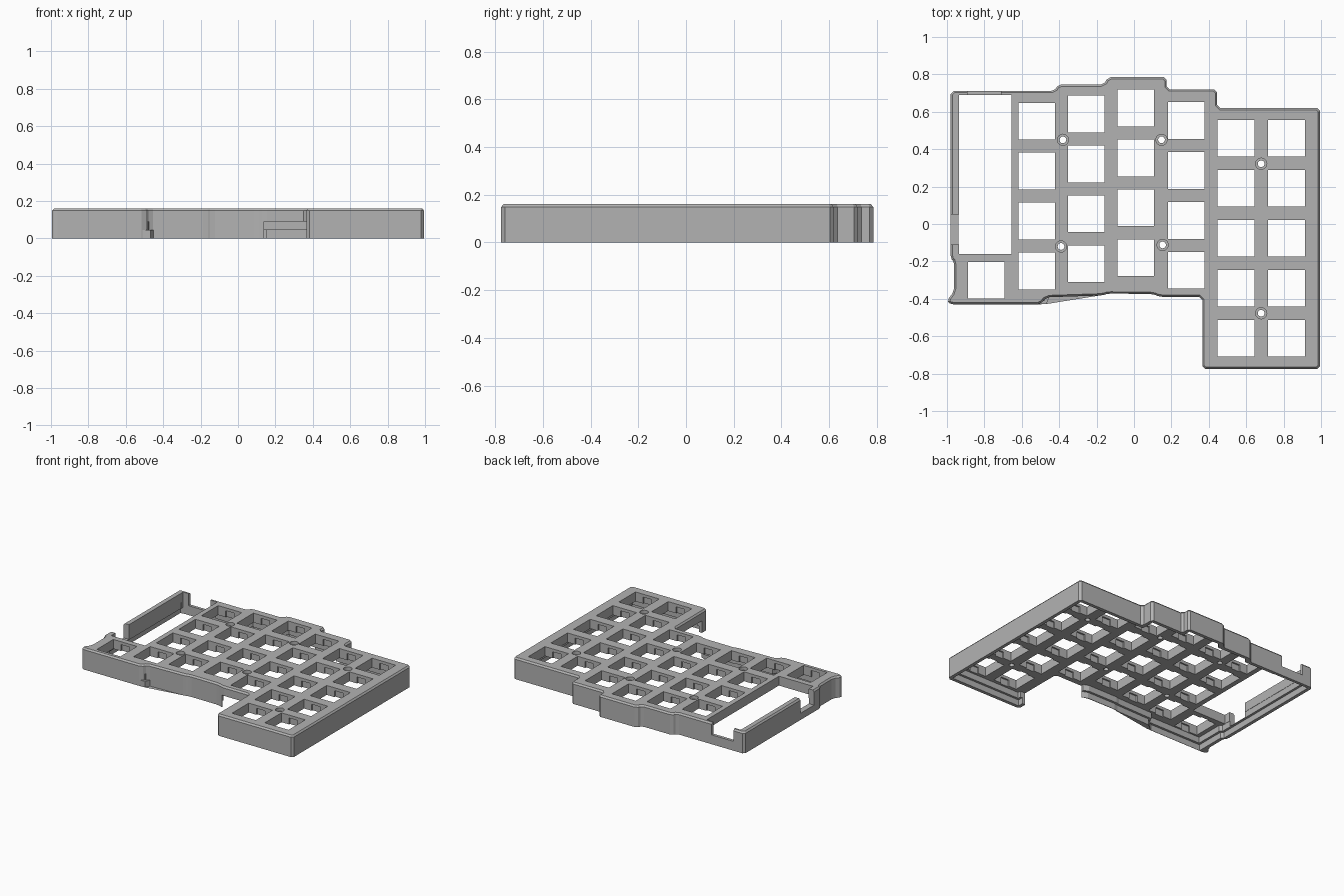
import bpy, bmesh, math
from mathutils import Vector

cube = bpy.data.objects.get("Cube")
if cube:
    bpy.data.objects.remove(cube, do_unlink=True)

HEIGHT, PLATE_BOTTOM, LEDGE = 0.16, 0.09, 0.045
HALF, PITCH = 0.098, 0.267

# Outer outline, clockwise from the back left, and the matching hollow
OUTER = [(-.98, .712), (-.425, .712), (-.405, .746), (-.16, .746), (-.14, .785),
         (.175, .785), (.175, .72), (.445, .72), (.445, .62), (.995, .62),
         (.995, -.775), (.365, -.775), (.365, -.39), (.14, -.39), (.1, -.374),
         (-.14, -.372), (-.17, -.382), (-.47, -.392), (-.5, -.43), (-.98, -.43),
         (-1, -.41), (-.962, -.36), (-.962, -.2), (-.98, -.185)]
HOLLOW = [(-.938, .67), (-.395, .67), (-.37, .704), (-.13, .704), (-.1, .743),
          (.133, .743), (.133, .678), (.403, .678), (.403, .578), (.953, .578),
          (.953, -.733), (.407, -.733), (.407, -.368), (.14, -.368), (.1, -.352),
          (-.14, -.352), (-.17, -.358), (-.46, -.365), (-.48, -.411),
          (-.92, -.411), (-.92, -.2), (-.938, -.185)]


def chamfer(points, size):
    points = [Vector(p) for p in points]
    out = []
    for i, p in enumerate(points):
        for q in (points[i - 1], points[(i + 1) % len(points)]):
            d = q - p
            out.append(p + d.normalized() * min(size, d.length * 0.3))
    return out


def inset(points, dist):
    points = [Vector(p) for p in points]
    out = []
    for i, p in enumerate(points):
        a = (p - points[i - 1]).normalized()
        b = (points[(i + 1) % len(points)] - p).normalized()
        normals = Vector((a.y + b.y, -a.x - b.x))
        out.append(p + normals * dist / (1 + a.dot(b)))
    return out


def loft(bm, levels):
    """Join (z, points) rings with quads; return the first and last edge loops."""
    rings = [[bm.verts.new((p[0], p[1], z)) for p in pts] for z, pts in levels]
    n = len(rings[0])
    for low, high in zip(rings, rings[1:]):
        for i in range(n):
            j = (i + 1) % n
            bm.faces.new((low[i], low[j], high[j], high[i]))
    return [[bm.edges.get((r[i], r[(i + 1) % n])) for i in range(n)]
            for r in (rings[0], rings[-1])]


def key_ring(x, y, notch):
    """Square opening with a clip notch in its front and back sides."""
    side = [(-HALF, HALF), (-.035, HALF), (-.034, HALF + notch),
            (.034, HALF + notch), (.035, HALF), (HALF, HALF)]
    return [(x + s * u, y + s * v) for s in (1, -1) for u, v in side]


def circle(x, y, r):
    turns = [math.tau * i / 24 for i in range(24)]
    return [(x + r * math.cos(a), y + r * math.sin(a)) for a in turns]


# Outer wall with a chamfered top rim, and the stepped inside wall
bm = bmesh.new()
rim = chamfer(OUTER, 0.016)
base, top = loft(bm, [(0, rim), (HEIGHT - 0.012, rim), (HEIGHT, inset(rim, 0.01))])
wide = inset(HOLLOW, -0.017)
inner_base, ceiling = loft(bm, [(0, wide), (LEDGE, wide), (LEDGE, HOLLOW),
                                (PLATE_BOTTOM, HOLLOW)])
base += inner_base

# Key openings in columns: x, back y, count
COLUMNS = [(-.79, -.3, 1), (-.52, .55, 4), (-.255, .588, 4), (.01, .62, 4),
           (.28, .553, 4), (.545, .458, 5), (.815, .458, 5)]
for x, back, count in COLUMNS:
    for row in range(count):
        y = back - PITCH * row
        plain, notched = key_ring(x, y, 0), key_ring(x, y, 0.01)
        low, high = loft(bm, [(PLATE_BOTTOM, notched), (.137, notched),
                              (.138, plain), (HEIGHT, plain)])
        ceiling += low
        top += high

# Screw holes with shallow counterbores
for x, y in [(-.38, .45), (.147, .45), (-.39, -.12), (.153, -.112),
             (.68, .322), (.68, -.477)]:
    small, large = circle(x, y, .018), circle(x, y, .03)
    low, high = loft(bm, [(PLATE_BOTTOM, small), (.135, small),
                          (.135, large), (HEIGHT, large)])
    ceiling += low
    top += high

# Flat faces: wall foot, plate underside and plate top
for edges in (base, ceiling, top):
    bmesh.ops.triangle_fill(bm, use_beauty=True, edges=edges, normal=(0, 0, 1))


def make_object(name, bm):
    bmesh.ops.recalc_face_normals(bm, faces=bm.faces)
    mesh = bpy.data.meshes.new(name)
    bm.to_mesh(mesh)
    bm.free()
    obj = bpy.data.objects.new(name, mesh)
    bpy.context.collection.objects.link(obj)
    return obj


shell = make_object("keyboard_case_shell", bm)


def cut(name, x0, x1, y0, y1, z0, z1):
    """Remove a box from the shell."""
    bm = bmesh.new()
    bmesh.ops.create_cube(bm, size=1)
    bmesh.ops.scale(bm, verts=bm.verts, vec=(x1 - x0, y1 - y0, z1 - z0))
    bmesh.ops.translate(bm, verts=bm.verts,
                        vec=((x0 + x1) / 2, (y0 + y1) / 2, (z0 + z1) / 2))
    cutter = make_object(name, bm)
    cutter.hide_render = True
    mod = shell.modifiers.new(name, 'BOOLEAN')
    mod.operation, mod.solver, mod.object = 'DIFFERENCE', 'EXACT', cutter
    bpy.context.view_layer.update()
    graph = bpy.context.evaluated_depsgraph_get()
    result = bpy.data.meshes.new_from_object(shell.evaluated_get(graph))
    shell.modifiers.clear()
    if result.polygons:
        shell.data = result
    bpy.data.objects.remove(cutter, do_unlink=True)


# Controller bay with its socket notch and side notch
cut("bay_opening", -.936, -.655, -.16, .69, -.1, .3)
cut("socket_notch", -.89, -.71, .6, .8, .07, .3)
cut("side_notch", -1.1, -.9, -.11, .052, .05, .3)

# Openings under the front and side edges of the plate
cut("front_left_opening", -.952, -.492, -.5, -.3, -.1, PLATE_BOTTOM)
cut("front_middle_opening", -.51, .15, -.5, -.3, -.1, LEDGE)
cut("front_right_opening", .14, .38, -.5, -.3, -.1, PLATE_BOTTOM)
cut("side_opening", .3, .42, -.71, -.32, -.1, PLATE_BOTTOM)

# Single grey plastic
grey = bpy.data.materials.new("grey_plastic")
grey.use_nodes = True
colour = (.45, .45, .45, 1)
grey.diffuse_color = colour
grey.node_tree.nodes["Principled BSDF"].inputs["Base Color"].default_value = colour
shell.data.materials.clear()
shell.data.materials.append(grey)
